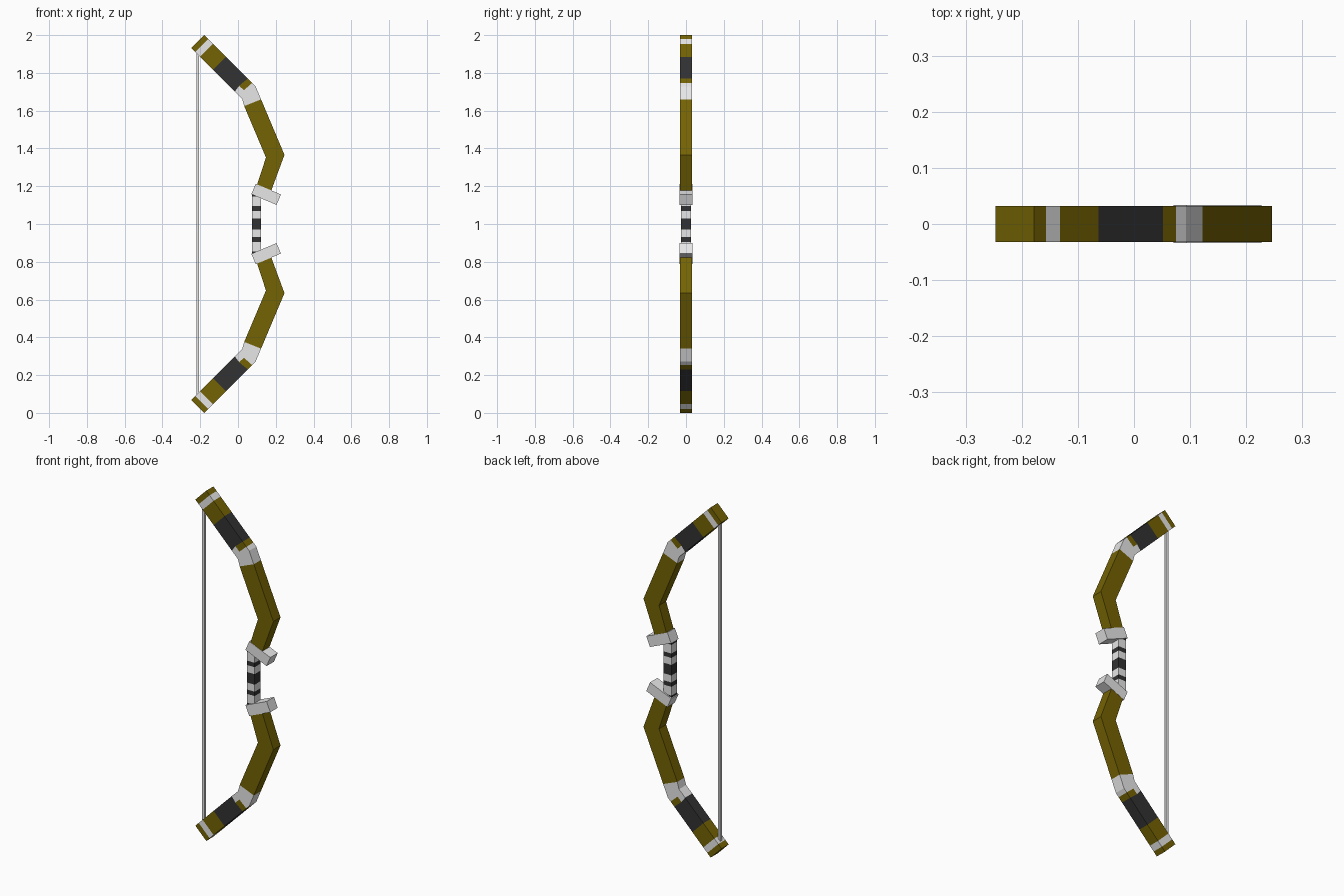
import bpy
import bmesh
import math
from mathutils import Matrix

DEPTH = 0.064

if "Cube" in bpy.data.objects:
    bpy.data.objects.remove(bpy.data.objects["Cube"], do_unlink=True)


def material(name, rgb):
    mat = bpy.data.materials.new(name)
    mat.use_nodes = True
    mat.diffuse_color = (*rgb, 1)
    mat.node_tree.nodes["Principled BSDF"].inputs["Base Color"].default_value = (*rgb, 1)
    return mat


OLIVE, LIGHT, DARK = 0, 1, 2
PALETTE = [
    material("olive_wood", (0.178, 0.125, 0.001)),
    material("light_metal", (0.8, 0.8, 0.8)),
    material("dark_wrap", (0.032, 0.032, 0.033)),
]


def finish(name, bm):
    mesh = bpy.data.meshes.new(name)
    bmesh.ops.recalc_face_normals(bm, faces=bm.faces)
    bm.to_mesh(mesh)
    bm.free()
    for mat in PALETTE:
        mesh.materials.append(mat)
    obj = bpy.data.objects.new(name, mesh)
    bpy.context.scene.collection.objects.link(obj)
    return obj


def plate(name, regions, depth=DEPTH):
    """Coloured xz outlines sharing corners, thickened evenly about y = 0."""
    bm = bmesh.new()
    corners = {}
    for color, outline in regions:
        verts = []
        for x, z in outline:
            key = (round(x, 4), round(z, 4))
            if key not in corners:
                corners[key] = bm.verts.new((x, 0, z))
            verts.append(corners[key])
        bm.faces.new(verts).material_index = color
    solid = finish(name, bm).modifiers.new("thickness", "SOLIDIFY")
    solid.thickness = depth
    solid.offset = 0


def light_box(name, center, size, angle):
    bm = bmesh.new()
    bmesh.ops.create_cube(bm, size=1, matrix=Matrix.Diagonal((*size, 1)))
    bm.transform(Matrix.Translation(center) @ Matrix.Rotation(angle, 4, "Y"))
    for face in bm.faces:
        face.material_index = LIGHT
    finish(name, bm)


# Limb: banded diagonal tip, notched collar, then the bent arm
def outer(x):
    return (x, 1.822 - x)


def inner(x):
    return (x - 0.069, 1.753 - x)


regions = []
bands = [-0.178, -0.157, -0.132, -0.063]
for a, b, color in zip(bands, bands[1:], (OLIVE, LIGHT, OLIVE)):
    regions.append((color, [outer(a), outer(b), inner(b), inner(a)]))

notch = (0.006, 1.732)
notch_end = (0.031, 1.708)
collar_out, collar_in = (0.122, 1.66), (0.033, 1.624)
bend_out, bend_in = (0.246, 1.366), (0.148, 1.352)
regions += [
    (DARK, [outer(-0.063), outer(0.052), notch, inner(0.052), inner(-0.063)]),
    (OLIVE, [outer(0.052), outer(0.075), notch_end, notch]),
    (LIGHT, [outer(0.075), outer(0.093), collar_out, collar_in,
             (0.022, 1.663), inner(0.052), notch, notch_end]),
    (OLIVE, [collar_out, bend_out, bend_in, collar_in]),
    (OLIVE, [bend_out, (0.168, 1.155), (0.094, 1.187), bend_in]),
]

for side, up in (("upper", True), ("lower", False)):
    limb = [(c, [(x, z if up else 2 - z) for x, z in pts]) for c, pts in regions]
    plate(side + "_limb", limb)
    # Slanted guard block, slightly deeper than the limb it caps
    tilt = math.radians(23)
    light_box(side + "_guard", (0.149, 0, 1.157 if up else 0.843),
              (0.145, DEPTH + 0.003, 0.06), tilt if up else -tilt)

# Grip with alternating wraps
levels = [0.84, 0.855, 0.905, 0.93, 0.97, 1.03, 1.07, 1.095, 1.145, 1.16]
grip = []
for i, (low, high) in enumerate(zip(levels, levels[1:])):
    grip.append((LIGHT if i % 2 else DARK,
                 [(0.074, low), (0.123, low), (0.123, high), (0.074, high)]))
plate("grip", grip, 0.051)

# Bowstring
light_box("bowstring", (-0.214, 0, 1), (0.014, 0.014, 1.83), 0)
